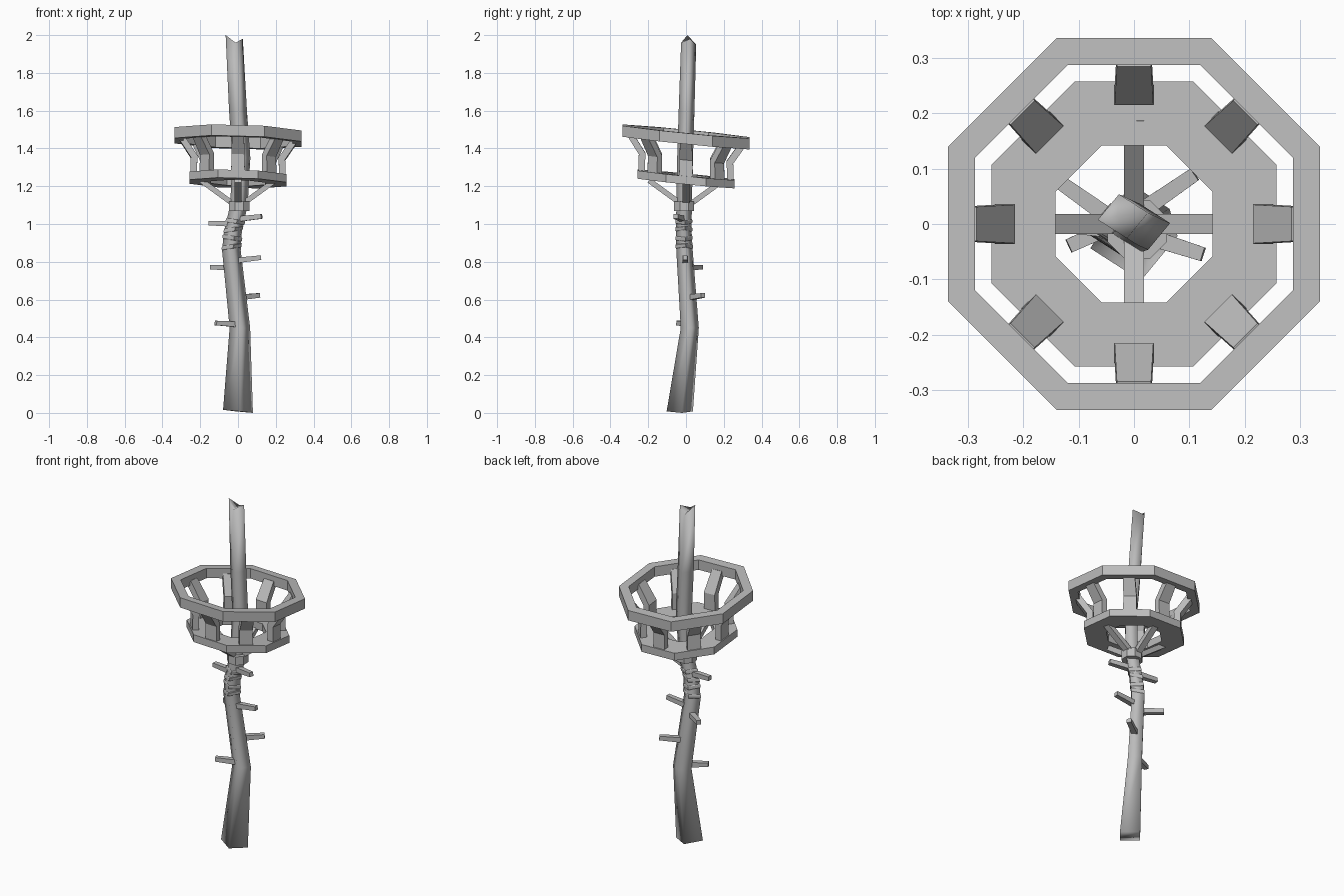
import bpy
import bmesh
import math
from mathutils import Vector, Matrix

cube = bpy.data.objects.get("Cube")
if cube:
    bpy.data.objects.remove(cube, do_unlink=True)

grey = bpy.data.materials.new("weathered_grey")
grey.use_nodes = True
grey.diffuse_color = (0.5, 0.5, 0.5, 1)
grey.node_tree.nodes["Principled BSDF"].inputs["Base Color"].default_value = (0.5, 0.5, 0.5, 1)


def finish(name, bm, smooth=False):
    """Turn a bmesh into a named, grey object."""
    bmesh.ops.recalc_face_normals(bm, faces=bm.faces)
    for f in bm.faces:
        f.smooth = smooth
    mesh = bpy.data.meshes.new(name)
    bm.to_mesh(mesh)
    bm.free()
    mesh.materials.append(grey)
    obj = bpy.data.objects.new(name, mesh)
    bpy.context.collection.objects.link(obj)
    return obj


def bridge(bm, loops, closed=False):
    """Skin between successive vertex loops."""
    n = len(loops[0])
    pairs = list(zip(loops, loops[1:]))
    if closed:
        pairs.append((loops[-1], loops[0]))
    for a, b in pairs:
        for i in range(n):
            j = (i + 1) % n
            bm.faces.new((a[i], a[j], b[j], b[i]))


def tilt(p):
    """Lean of the whole lookout basket."""
    return Vector((p[0], p[1], p[2] - 0.1 * p[1] - 0.027 * p[0]))


def beam(name, a, b, width, depth, end_scale=1.0):
    """Square bar from a to b."""
    a, b = Vector(a), Vector(b)
    d = (b - a).normalized()
    side = d.cross(Vector((0, 0, 1))).normalized()
    up = side.cross(d)
    bm = bmesh.new()
    loops = []
    for p, s in ((a, 1), (b, end_scale)):
        loops.append([bm.verts.new(p + side * u * width * s / 2 + up * v * depth * s / 2)
                      for u, v in ((-1, -1), (1, -1), (1, 1), (-1, 1))])
    bridge(bm, loops)
    bm.faces.new(loops[0])
    bm.faces.new(loops[1])
    return finish(name, bm)


def octagon_ring(name, outer, inner, top, thick):
    """Flat-sided octagonal ring, leaning with the basket."""
    bm = bmesh.new()
    loops = []
    for flat, z in ((outer, top), (inner, top), (inner, top - thick), (outer, top - thick)):
        r = flat / math.cos(math.pi / 8)
        loops.append([bm.verts.new(tilt((r * math.cos((i + 0.5) * math.pi / 4),
                                         r * math.sin((i + 0.5) * math.pi / 4), z)))
                      for i in range(8)])
    bridge(bm, loops, closed=True)
    return finish(name, bm)


# Crooked four-sided mast: centre x, y, z, and half width
path = [(0.0, -0.033, 0.008, 0.08), (0.01, 0.02, 0.45, 0.055),
        (-0.035, -0.008, 0.86, 0.05), (-0.027, -0.012, 0.96, 0.048),
        (0.005, -0.01, 1.1, 0.047), (0.018, -0.005, 1.35, 0.048),
        (0.0, 0.003, 1.6, 0.048), (-0.02, 0.014, 1.97, 0.046)]


def mast_loop(bm, cx, cy, z, r, scale=1.0):
    turn = math.radians(9)
    return [bm.verts.new((cx + r * scale * math.cos(turn + i * math.pi / 2),
                          cy + 0.88 * r * scale * math.sin(turn + i * math.pi / 2), z))
            for i in range(4)]


bm = bmesh.new()
loops = [mast_loop(bm, *p) for p in path]
bridge(bm, loops)
# Broken tip: side corners rise, front and back corners drop
for v, dz in zip(loops[-1], (0.01, -0.02, 0.03, -0.01)):
    v.co.z += dz
for v, dz in zip(loops[0], (-0.008, 0.0, 0.008, 0.0)):
    v.co.z += dz
bm.faces.new(loops[0])
tip = bm.verts.new((-0.03, 0.014, 1.95))
for i in range(4):
    bm.faces.new((loops[-1][i], loops[-1][(i + 1) % 4], tip))
finish("mast", bm, smooth=True)


def mast_at(z):
    for a, b in zip(path, path[1:]):
        if a[2] <= z <= b[2]:
            t = (z - a[2]) / (b[2] - a[2])
            return [u + (w - u) * t for u, w in zip(a, b)]


# Lashing turns wrapped around the mast
for k in range(4):
    bm = bmesh.new()
    z = 0.87 + 0.045 * k
    turns = []
    for dz, s in ((0, 1.0), (0.004, 1.08), (0.018, 1.08), (0.022, 1.0)):
        loop = mast_loop(bm, *mast_at(z + dz), scale=s)
        for v in loop:
            v.co.z += 0.15 * (v.co.x + 0.03) * (-1) ** k
        turns.append(loop)
    bridge(bm, turns, closed=True)
    finish("lashing", bm)

# Collar under the basket
bm = bmesh.new()
bmesh.ops.create_cone(bm, cap_ends=True, segments=8, radius1=0.058, radius2=0.058, depth=0.05,
                      matrix=Matrix.Translation((0.006, -0.01, 1.095))
                      @ Matrix.Rotation(math.pi / 8, 4, "Z"))
finish("collar", bm)

# Climbing pegs: tip position, height at the mast
for x, y, z, root in ((0.125, -0.055, 1.04, 1.025), (-0.155, 0.0, 1.005, 1.0),
                      (0.122, -0.004, 0.822, 0.805), (-0.14, 0.08, 0.772, 0.768),
                      (0.11, 0.09, 0.622, 0.61), (-0.118, -0.04, 0.476, 0.468)):
    cx, cy, _, _ = mast_at(root)
    beam("climbing_peg", (cx, cy, root), (x, y, z), 0.032, 0.03, 0.8)

# Basket floor and rail
octagon_ring("basket_floor", 0.258, 0.142, 1.26, 0.043)
octagon_ring("basket_rail", 0.337, 0.288, 1.49, 0.058)

# Struts from the collar to the floor
for k in range(4):
    c, s = round(math.cos(k * math.pi / 2)), round(math.sin(k * math.pi / 2))
    beam("floor_strut", (0.03 * c, 0.03 * s, 1.11), (0.195 * c, 0.195 * s, 1.23), 0.036, 0.028)

# Bent uprights: outer radius, height, width
profile = [(0.252, 1.25, 0.072), (0.25, 1.345, 0.07), (0.32, 1.45, 0.062)]
for k in range(8):
    bm = bmesh.new()
    spin = Matrix.Rotation(k * math.pi / 4, 3, "Z")
    loops = []
    for r, z, w in profile:
        loops.append([bm.verts.new(tilt(spin @ Vector(p))) for p in
                      ((r, -w / 2, z), (r, w / 2, z),
                       (r - 0.035, w / 2, z + 0.01), (r - 0.035, -w / 2, z + 0.01))])
    bridge(bm, loops)
    bm.faces.new(loops[0])
    bm.faces.new(loops[-1])
    finish("basket_upright", bm)
